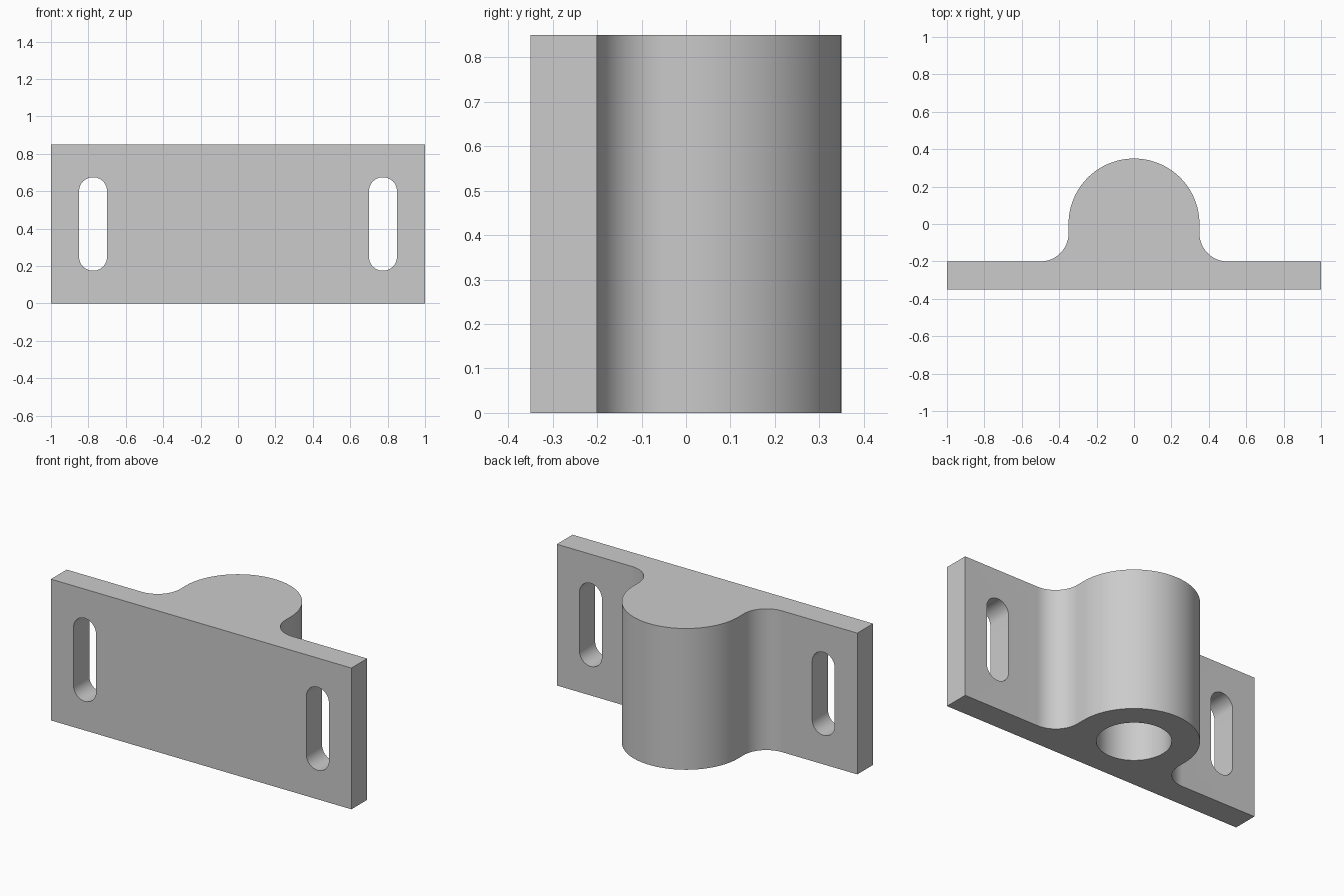
import bpy, bmesh
from math import cos, sin, pi, radians
from mathutils import Matrix, Vector

HEIGHT, FRONT, PLATE_BACK = 0.85, -0.35, -0.20
BOSS_R, FILLET_R, BORE_R, BORE_DEPTH = 0.35, 0.15, 0.20, 0.70
SLOT_X, SLOT_R, SLOT_LOW, SLOT_HIGH = 0.775, 0.075, 0.25, 0.60

if "Cube" in bpy.data.objects:
    bpy.data.objects.remove(bpy.data.objects["Cube"], do_unlink=True)

grey = bpy.data.materials.new("light grey")
grey.use_nodes = True
grey.diffuse_color = (0.6, 0.6, 0.6, 1)
grey.node_tree.nodes["Principled BSDF"].inputs["Base Color"].default_value = (0.6, 0.6, 0.6, 1)


def arc(cx, cy, r, start, end, steps):
    """Points along an arc, angles in degrees."""
    angles = [radians(start + (end - start) * i / steps) for i in range(steps + 1)]
    return [(cx + r * cos(a), cy + r * sin(a)) for a in angles]


def prism(name, outline, depth, matrix=Matrix()):
    """Extrude a flat outline along its local z."""
    bm = bmesh.new()
    face = bm.faces.new([bm.verts.new((x, y, 0)) for x, y in outline])
    top = bmesh.ops.extrude_face_region(bm, geom=[face])["geom"]
    bmesh.ops.translate(bm, vec=(0, 0, depth),
                        verts=[v for v in top if isinstance(v, bmesh.types.BMVert)])
    bm.transform(matrix)
    bmesh.ops.recalc_face_normals(bm, faces=bm.faces)
    mesh = bpy.data.meshes.new(name)
    bm.to_mesh(mesh)
    bm.free()
    mesh.materials.append(grey)
    obj = bpy.data.objects.new(name, mesh)
    bpy.context.collection.objects.link(obj)
    return obj


# Mounting plate, fillets and round boss as one profile
fillet_x, fillet_y = BOSS_R + FILLET_R, PLATE_BACK + FILLET_R
outline = [(-1, FRONT), (1, FRONT), (1, PLATE_BACK)]
outline += arc(fillet_x, fillet_y, FILLET_R, 270, 180, 24)
outline += arc(0, 0, BOSS_R, 0, 180, 64)
outline += arc(-fillet_x, fillet_y, FILLET_R, 0, -90, 24)
outline += [(-1, PLATE_BACK)]
bracket = prism("bracket_body", outline, HEIGHT)

# Blind bore from below
cutters = [prism("bore_cutter", arc(0, 0, BORE_R, 0, 360, 96)[:-1], BORE_DEPTH + 0.1,
                 Matrix.Translation((0, 0, -0.1)))]

# Rounded slots through the plate
slot = arc(0, SLOT_HIGH, SLOT_R, 0, 180, 24) + arc(0, SLOT_LOW, SLOT_R, 180, 360, 24)
for side, label in ((1, "left"), (-1, "right")):
    place = Matrix.Translation((side * SLOT_X, PLATE_BACK + 0.1, 0)) @ Matrix.Rotation(pi / 2, 4, "X")
    cutters.append(prism(label + "_slot_cutter", slot, 0.35, place))

# Cut the openings
bpy.ops.object.select_all(action="DESELECT")
bpy.context.view_layer.objects.active = bracket
bracket.select_set(True)
for cutter in cutters:
    mod = bracket.modifiers.new(cutter.name, "BOOLEAN")
    mod.operation, mod.solver, mod.object = "DIFFERENCE", "EXACT", cutter
    bpy.ops.object.modifier_apply(modifier=mod.name)
    bpy.data.objects.remove(cutter, do_unlink=True)

bpy.ops.object.shade_smooth_by_angle(angle=radians(30))
